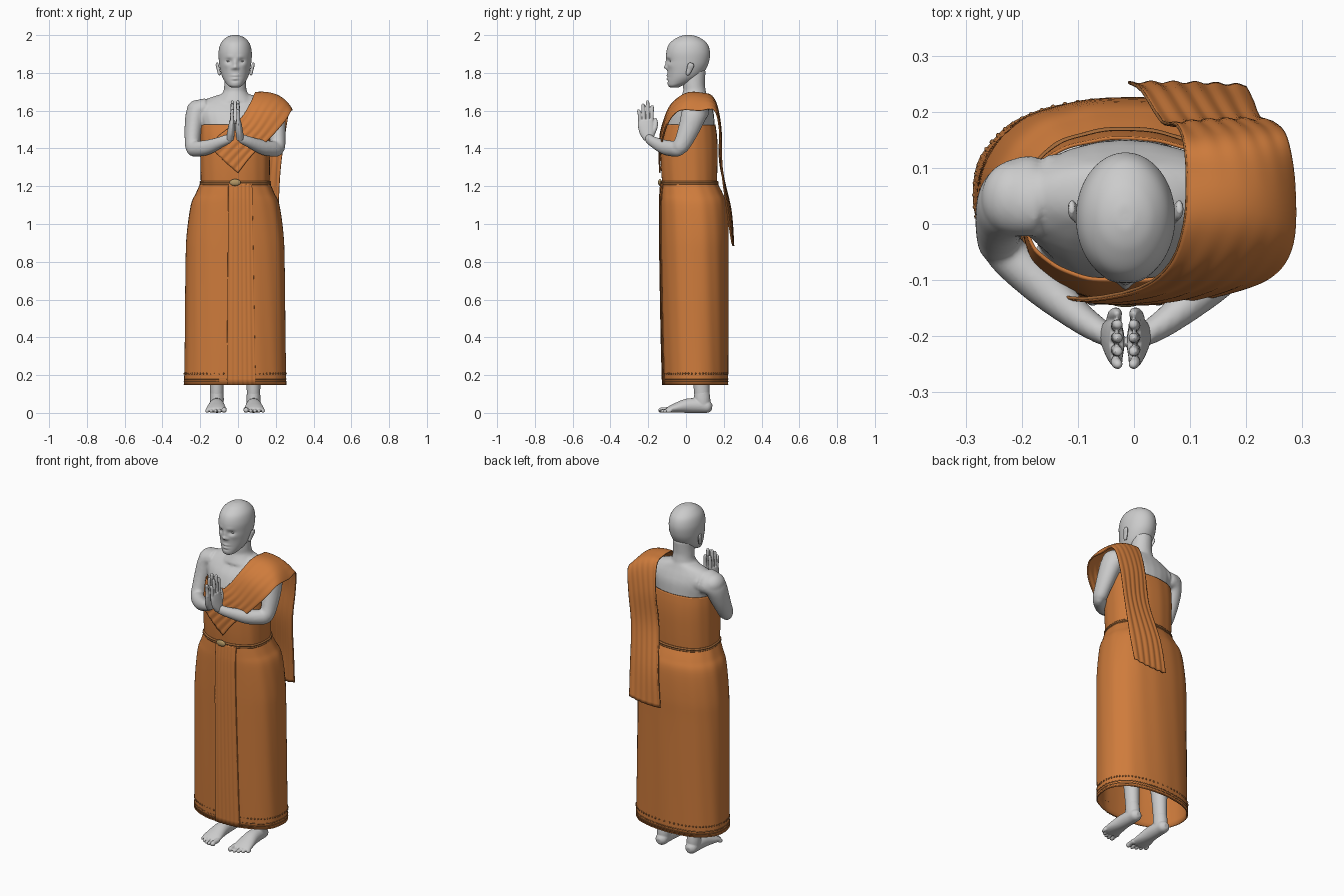
import bpy, bmesh, math
from mathutils import Vector, Matrix

C = -0.015  # the figure's centre line in x
N = 2.35    # roundness of the garment cross-section


def material(name, col):
    m = bpy.data.materials.new(name)
    m.diffuse_color = (*col, 1)
    return m


CLOTH = material("orange_cloth", (0.62, 0.2, 0.045))
TRIM = material("brown_trim", (0.36, 0.14, 0.04))
METAL = material("buckle_tan", (0.45, 0.31, 0.13))


def curve(pts, n):
    """Catmull-Rom through tuples of any length, n steps per span."""
    p = [pts[0]] + list(pts) + [pts[-1]]
    out = []
    for i in range(1, len(p) - 2):
        for k in range(n):
            t = k / n
            out.append(tuple(0.5 * (2*b + (c-a)*t + (2*a-5*b+4*c-d)*t*t + (3*b-a-3*c+d)*t**3)
                             for a, b, c, d in zip(p[i-1], p[i], p[i+1], p[i+2])))
    return out + [tuple(pts[-1])]


def grid(bm, rows, cyclic=False, cap=False):
    vs = [[bm.verts.new(p) for p in r] for r in rows]
    m = len(vs[0])
    for a, b in zip(vs, vs[1:]):
        for j in range(m if cyclic else m - 1):
            bm.faces.new((a[j], a[(j+1) % m], b[(j+1) % m], b[j]))
    if cap:
        bm.faces.new(vs[0][::-1])
        bm.faces.new(vs[-1])


def tube(bm, pts, ref=(1, 0, 0), n=5, seg=24, level=False):
    """Elliptical tube; points are x, y, z, radius along ref, other radius."""
    ps = curve(pts, n)
    rows = []
    for i, p in enumerate(ps):
        t = Vector(ps[min(i+1, len(ps)-1)][:3]) - Vector(ps[max(i-1, 0)][:3])
        t = Vector((0, 0, 1)) if level else t.normalized()
        u = (Vector(ref) - t * t.dot(Vector(ref))).normalized()
        v = t.cross(u)
        rows.append([Vector(p[:3]) + u*p[3]*math.cos(a) + v*p[4]*math.sin(a)
                     for a in (2*math.pi*j/seg for j in range(seg))])
    grid(bm, rows, True, True)


def ball(bm, c, r, sub=3):
    bmesh.ops.create_icosphere(bm, subdivisions=sub, radius=1,
                               matrix=Matrix.Translation(c) @ Matrix.Diagonal((*r, 1)))


def finish(bm, name, mat=None, voxel=0, thick=0, x=C, soft=4):
    bmesh.ops.recalc_face_normals(bm, faces=bm.faces)
    me = bpy.data.meshes.new(name)
    bm.to_mesh(me)
    bm.free()
    ob = bpy.data.objects.new(name, me)
    bpy.context.collection.objects.link(ob)
    ob.location.x = x
    if mat:
        me.materials.append(mat)
    for f in me.polygons:
        f.use_smooth = True
    if voxel:
        r = ob.modifiers.new("fuse", 'REMESH')
        r.mode, r.voxel_size, r.use_smooth_shade = 'VOXEL', voxel, True
        s = ob.modifiers.new("soften", 'SMOOTH')
        s.factor, s.iterations = 0.5, soft
    if thick:
        s = ob.modifiers.new("thickness", 'SOLIDIFY')
        s.thickness, s.offset = thick, 0
    return ob


# head: z, front y, back y, half width; then soft facial relief
bm = bmesh.new()
prof = [(1.722, -.082, -.04, .018), (1.732, -.094, -.02, .036), (1.75, -.098, .03, .052),
        (1.78, -.097, .075, .069), (1.82, -.099, .105, .08), (1.86, -.102, .122, .086),
        (1.91, -.104, .127, .088), (1.955, -.088, .112, .077), (1.985, -.05, .075, .051),
        (1.998, -.015, .04, .022), (2.0, .008, .015, .004)]
tube(bm, [(0, (f+b)/2, z, w, (b-f)/2) for z, f, b, w in prof], n=7, seg=96, level=True)
relief = [(.034, 1.862, .016, .012, .01), (.028, 1.885, .02, .009, -.003), (0, 1.85, .011, .02, -.008),
          (0, 1.829, .013, .01, -.015), (.015, 1.824, .007, .007, -.005), (0, 1.786, .02, .006, -.006),
          (0, 1.769, .016, .006, -.006), (0, 1.778, .024, .003, .003), (0, 1.757, .018, .005, .003),
          (.048, 1.84, .018, .018, -.004)]
for v in bm.verts:
    if v.co.y < 0:
        v.co.y += sum(d * math.exp(-((abs(v.co.x)-x)/sx)**2 - ((v.co.z-z)/sz)**2)
                      for x, z, sx, sz, d in relief)
for s in (1, -1):  # ears
    tube(bm, [(s*.08, .008, 1.79, .006, .007), (s*.084, .01, 1.797, .008, .011), (s*.089, .018, 1.818, .008, .015),
              (s*.095, .026, 1.84, .008, .017), (s*.096, .03, 1.852, .005, .01)], seg=16)
finish(bm, "head")

# neck and torso
bm = bmesh.new()
tube(bm, [(0, .045, 1.82, .055, .06), (0, .042, 1.74, .058, .058), (0, .045, 1.695, .066, .062),
          (0, .04, 1.64, .11, .08)])
tube(bm, [(0, .03, 1.15, .15, .11), (0, .025, 1.25, .16, .13), (0, .02, 1.4, .172, .135),
          (0, .024, 1.5, .176, .128), (0, .036, 1.58, .2, .112), (0, .045, 1.625, .2, .09),
          (0, .052, 1.66, .155, .068), (0, .055, 1.685, .085, .055)], level=True)
for s in (1, -1):  # arms
    tube(bm, [(s*.1, .05, 1.6, .055, .075), (s*.17, .05, 1.602, .058, .074), (s*.205, .042, 1.58, .056, .068),
              (s*.22, .018, 1.51, .048, .058), (s*.226, -.012, 1.44, .041, .048),
              (s*.225, -.035, 1.4, .037, .041), (s*.22, -.045, 1.38, .022, .025)])
    ball(bm, (s*.198, .046, 1.6), (.06, .068, .058))
    tube(bm, [(s*.235, -.02, 1.395, .03, .025), (s*.215, -.05, 1.397, .041, .036), (s*.15, -.108, 1.405, .04, .037),
              (s*.08, -.168, 1.432, .03, .027), (s*.036, -.197, 1.452, .026, .021),
              (s*.026, -.203, 1.47, .021, .016)], ref=(0, 0, 1))
finish(bm, "torso_and_arms", voxel=0.007, soft=6)

# eyes
bm = bmesh.new()
for s in (1, -1):
    ball(bm, (s*.034, -.077, 1.862), (.014, .01, .005), 2)
finish(bm, "eyes")

# joined palms with raised fingers
bm = bmesh.new()
for s in (1, -1):
    tube(bm, [(s*.028, -.197, 1.445, .02, .025), (s*.023, -.203, 1.48, .02, .04),
              (s*.019, -.211, 1.52, .017, .044), (s*.016, -.213, 1.55, .013, .041)])
    for y0, y1, top in ((-.242, -.25, 1.607), (-.222, -.227, 1.637), (-.202, -.203, 1.652), (-.182, -.179, 1.628)):
        tube(bm, [(s*.015, y0, 1.53, .0105, .0105), (s*.017, (y0+y1)/2, 1.58, .0098, .0098),
                  (s*.014, y1, top-.008, .009, .009), (s*.013, y1, top, .004, .004)], seg=12)
    tube(bm, [(s*.022, -.185, 1.465, .015, .015), (s*.02, -.164, 1.51, .013, .013),
              (s*.016, -.16, 1.54, .01, .011), (s*.015, -.161, 1.56, .005, .005)], seg=12)
finish(bm, "hands", voxel=0.003, soft=3)

# legs, feet and toes
bm = bmesh.new()
for s in (1, -1):
    tube(bm, [(s*.085, .045, 1.15, .08, .1), (s*.09, .045, .9, .08, .09), (s*.095, .05, .55, .055, .058),
              (s*.097, .07, .38, .052, .056), (s*.097, .079, .2, .039, .044), (s*.097, .084, .1, .035, .04),
              (s*.097, .09, .04, .033, .036)])
finish(bm, "legs")
bm = bmesh.new()
for s in (1, -1):
    tube(bm, [(s*.097, .084, .11, .035, .04), (s*.097, .086, .07, .037, .043), (s*.097, .09, .025, .034, .038)])
    tube(bm, [(s*.097, .138, .028, .014, .016), (s*.097, .12, .031, .032, .031), (s*.097, .08, .038, .036, .038),
              (s*.098, .01, .038, .041, .038), (s*.1, -.05, .027, .05, .027), (s*.1, -.088, .018, .054, .017),
              (s*.1, -.102, .014, .05, .011)])
    for k in range(5):
        x, y, r = .058 + .0215*k + .004*(k > 0), -.13 + .0025*k*k, .014 if k == 0 else .0095
        tube(bm, [(s*x, -.085, r+.004, r, r), (s*x, y+.012, r+.003, r*.9, r*.9), (s*x, y-.004, r, r, r),
                  (s*x, y-.015, r, r*.5, r*.5)], seg=12)
finish(bm, "feet", voxel=0.0038, soft=2)

# garment profiles: z, half width, front y, back y
SKIRT = [(.148, .267, -.116, .219), (.4, .263, -.123, .22), (.8, .259, -.13, .221), (.95, .253, -.132, .222),
         (1.1, .232, -.132, .213), (1.16, .206, -.13, .192), (1.215, .182, -.126, .163)]
WRAP = [(1.215, .179, -.124, .16), (1.3, .181, -.13, .163), (1.4, .183, -.131, .164),
        (1.47, .183, -.118, .16), (1.525, .181, -.1, .152)]


def ring(row, off=0.0, seg=120, folds=0.0):
    z, w, f, b = row
    pts = []
    for j in range(seg):
        a = 2*math.pi*j/seg
        o = off + folds*(math.sin(9*a) + .6*math.sin(16*a + 4*z))
        c, s = math.cos(a), math.sin(a)
        pts.append((math.copysign(abs(c)**(2/N), c)*(w+o),
                    (f+b)/2 + math.copysign(abs(s)**(2/N), s)*((b-f)/2+o), z))
    return pts


def cord(name, row, r, mat):
    """A round cord or band following a garment ring."""
    bm = bmesh.new()
    rows = []
    for k in range(6):
        a = 2*math.pi*k/6
        rows.append(ring((row[0]+r*math.sin(a), *row[1:]), r*math.cos(a) + .002, folds=.001))
    grid(bm, rows + [rows[0]], True)
    bmesh.ops.remove_doubles(bm, verts=bm.verts, dist=1e-6)
    return finish(bm, name, mat)


def garment(name, prof, folds):
    bm = bmesh.new()
    grid(bm, [ring(r, 0, folds=folds) for r in curve(prof, 5)], True)
    finish(bm, name, CLOTH, thick=.006)


garment("long_skirt", SKIRT, .001)
garment("chest_wrap", WRAP, .0008)

# hem bands, dotted hem row, belt and buckle
for i, z in enumerate((.149, .165, .18)):
    cord(f"hem_band_{i+1}", (z, .267, -.116, .219), .003, TRIM if i else CLOTH)
bm = bmesh.new()
for p in ring((.208, .269, -.119, .222), seg=72):
    ball(bm, p, (.005, .005, .006), 1)
finish(bm, "hem_dots", TRIM)
for i, z in enumerate((1.212, 1.222)):
    cord(f"belt_cord_{i+1}", (z, .181, -.127, .164), .0065, TRIM)
bm = bmesh.new()
ball(bm, (0, -.138, 1.22), (.03, .01, .018))
finish(bm, "belt_buckle", METAL)

# pleated front panel laid over the skirt
bm = bmesh.new()
rows = []
for z, w, f, b in curve(SKIRT, 5):
    k = (1.215 - z) / 1.07
    row = []
    for j in range(37):
        u = j/36
        x = -.036 - .008*k + u*(.126 + .026*k)
        y = (f+b)/2 - (b-f)/2*(1-abs(x/w)**N)**(1/N)
        pleat = .003*abs(((u*6) % 1)*2 - 1)
        row.append((x, y - .006 - pleat, z))
    rows.append(row)
grid(bm, rows)
finish(bm, "front_pleat_panel", CLOTH, thick=.005)

# shoulder sash: inner edge, middle, outer edge of each cross row
SASH = [(-.15, -.122, 1.41, -.08, -.137, 1.34, .0, -.137, 1.27),
        (-.09, -.133, 1.475, .0, -.139, 1.42, .07, -.137, 1.36),
        (.01, -.113, 1.55, .09, -.126, 1.505, .165, -.122, 1.45),
        (.065, -.07, 1.635, .16, -.088, 1.61, .245, -.092, 1.54),
        (.09, .0, 1.69, .205, -.01, 1.672, .282, -.035, 1.60),
        (.095, .08, 1.692, .21, .08, 1.675, .285, .07, 1.60),
        (.09, .145, 1.665, .19, .152, 1.645, .272, .152, 1.60),
        (.075, .176, 1.52, .16, .183, 1.51, .25, .18, 1.48),
        (.05, .18, 1.32, .14, .187, 1.31, .225, .19, 1.29),
        (.015, .235, 1.08, .11, .233, 1.07, .212, .22, 1.06),
        (-.008, .25, .885, .1, .25, .885, .2, .245, .9)]
bm = bmesh.new()
rows = []
dense = curve(SASH, 6)
for i, p in enumerate(dense):
    t = i/(len(dense)-1)
    a, m, b = Vector(p[:3]), Vector(p[3:6]), Vector(p[6:])
    out = Vector((0, math.copysign(1, t-.45), .3))
    amp = .0022*min(1, abs(t-.45)*3)
    rows.append([a*(1-u)*(1-2*u) + m*4*u*(1-u) + b*u*(2*u-1) + out*amp*math.sin(u*34+2*t)
                 for u in (j/36 for j in range(37))])
grid(bm, rows)
finish(bm, "shoulder_sash", CLOTH, thick=.006, x=0)

# brown edging along the inner sash border
bm = bmesh.new()
tube(bm, [(*r[0], .003, .003) for r in rows[::2]], n=1, seg=8, ref=(1, .2, .1))
finish(bm, "sash_edging", TRIM, x=0)
